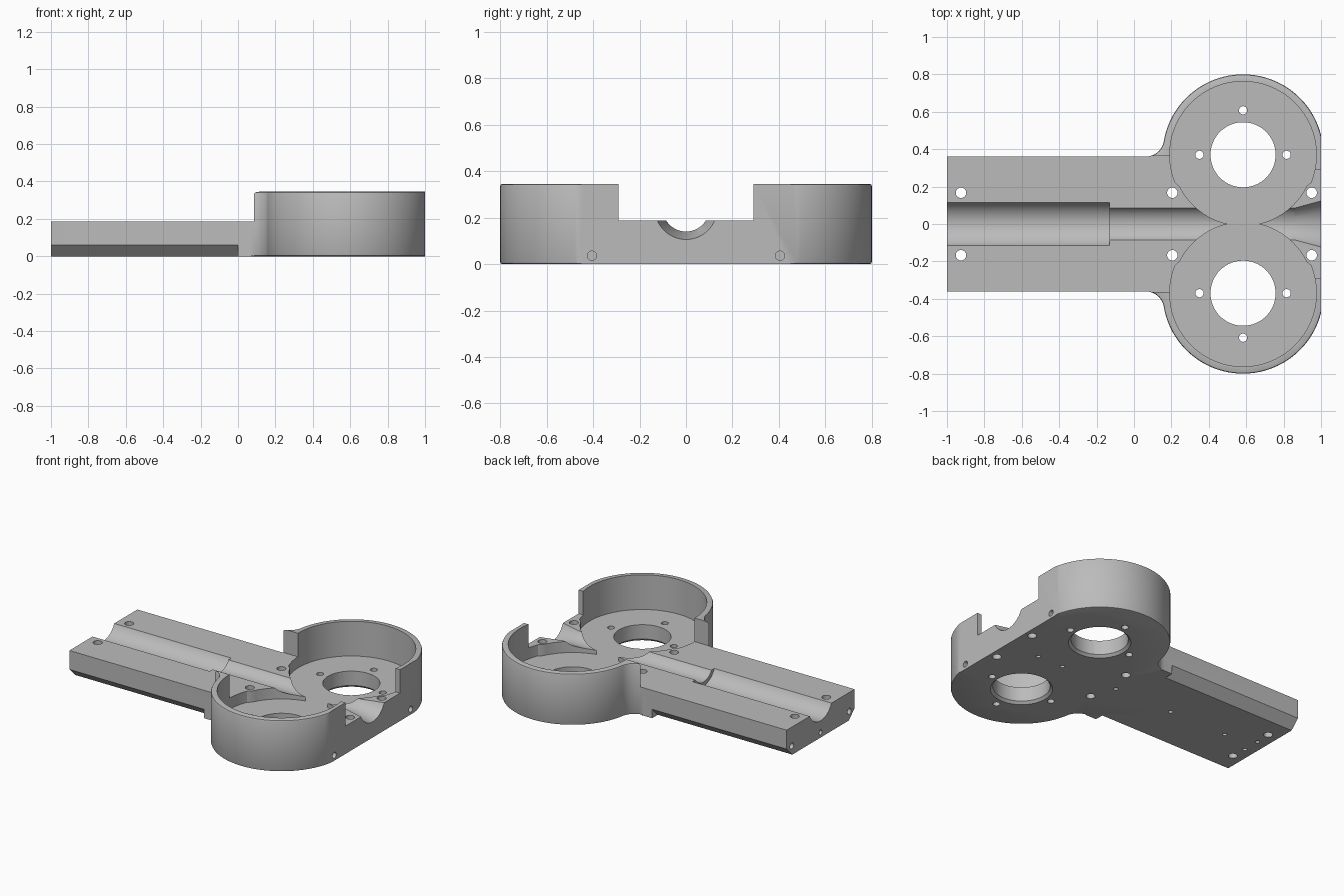
import bpy, bmesh, math
from mathutils import Matrix

old = bpy.data.objects.get("Cube")
if old:
    bpy.data.objects.remove(old, do_unlink=True)

CX, CY, R = 0.583, 0.37, 0.43      # motor ring centre and outer radius
HALF, TOP, DECK, FLOOR = 0.36, 0.345, 0.187, 0.112
FILLET = 0.1
AXIS_Z = 0.24                      # axis of the shaft channel


def add_object(name, bm):
    bmesh.ops.recalc_face_normals(bm, faces=bm.faces)
    mesh = bpy.data.meshes.new(name)
    bm.to_mesh(mesh)
    bm.free()
    obj = bpy.data.objects.new(name, mesh)
    bpy.context.collection.objects.link(obj)
    return obj


def prism(points, z0, z1):
    bm = bmesh.new()
    face = bm.faces.new([bm.verts.new((x, y, z0)) for x, y in points])
    up = bmesh.ops.extrude_face_region(bm, geom=[face])["geom"]
    verts = [v for v in up if isinstance(v, bmesh.types.BMVert)]
    bmesh.ops.translate(bm, verts=verts, vec=(0, 0, z1 - z0))
    return bm


def arc(cx, cy, r, a0, a1, n):
    return [(cx + r * math.cos(a0 + (a1 - a0) * i / n),
             cy + r * math.sin(a0 + (a1 - a0) * i / n)) for i in range(n + 1)]


cutters = []


def cut(bm):
    obj = add_object("cutter", bm)
    obj.hide_render = True
    cutters.append(obj)


def cut_box(x0, x1, y, z0, z1):
    cut(prism([(x0, -y), (x1, -y), (x1, y), (x0, y)], z0, z1))


def cut_cone(start, length, r0, r1=None, axis="Z", n=24):
    bm = bmesh.new()
    bmesh.ops.create_cone(bm, cap_ends=True, segments=n, radius1=r0,
                          radius2=r0 if r1 is None else r1, depth=length)
    bmesh.ops.translate(bm, verts=bm.verts, vec=(0, 0, length / 2))
    if axis == "X":
        bm.transform(Matrix.Rotation(math.pi / 2, 4, "Y"))
    bmesh.ops.translate(bm, verts=bm.verts, vec=start)
    cut(bm)


# Body outline: tail, fillets and two round lobes trimmed flat at the end
tilt = math.asin((HALF + FILLET - CY) / (R + FILLET))
fx = CX - (R + FILLET) * math.cos(tilt)
half = arc(CX, CY, R, math.acos((1 - CX) / R), math.pi - tilt, 56)
half += arc(fx, HALF + FILLET, FILLET, -tilt, -math.pi / 2, 12)[1:]
half.append((-1, HALF))
outline = half + [(x, -y) for x, y in reversed(half)]
bm = prism(outline, 0, TOP)
rims = [e for e in bm.edges
        if abs(e.verts[0].co.z - e.verts[1].co.z) < 1e-5
        and 0.07 < (e.verts[0].co.x + e.verts[1].co.x) / 2 < 0.9999]
bmesh.ops.bevel(bm, geom=rims, offset=0.01, segments=2, affect="EDGES", profile=0.5)
body = add_object("bracket_body", bm)

# Lowered deck between the ring walls
cut_box(-1.5, 0.6, 0.363, DECK, 1)
cut_box(0.5, 1.5, 0.29, DECK, 1)

for s in (1, -1):
    # Motor pocket, slightly tighter near the centre line
    pocket = []
    for i in range(96):
        a = 2 * math.pi * i / 96
        r = 0.379 if CY + 0.39 * math.sin(a) < 0.22 else 0.392
        pocket.append((CX + r * math.cos(a), s * (CY + r * math.sin(a))))
    cut(prism(pocket, FLOOR, 1))
    # Motor bore with bottom chamfer, and its mounting holes
    cut_cone((CX, s * CY, -0.1), 0.5, 0.174, n=64)
    cut_cone((CX, s * CY, -0.02), 0.04, 0.21, 0.17, n=64)
    for dx, dy in ((-0.233, 0), (0.233, 0), (0, 0.238)):
        cut_cone((CX + dx, s * (CY + dy), -0.1), 0.4, 0.022)
    # Bolt holes through the deck
    for x in (-0.925, 0.205, 0.95):
        cut_cone((x, s * 0.167, -0.1), 0.5, 0.028)
    # Blind holes in both end faces and under the tail end
    cut_cone((0.9, s * 0.405, 0.036), 0.2, 0.02, axis="X")
    cut_cone((-1.1, s * 0.305, 0.06), 0.2, 0.02, axis="X")
    cut_cone((-0.93, s * 0.06, -0.05), 0.1, 0.014)
    # Bottom chamfer along the tail
    bm = bmesh.new()
    y0, y1 = s * (HALF - 0.11), s * (HALF + 0.05)
    tri = [bm.verts.new(p) for p in ((-1.1, y0, -0.05), (-1.1, y1, -0.05), (-1.1, y1, 0.11))]
    end = [bm.verts.new((0.0, v.co.y, v.co.z)) for v in tri]
    bm.faces.new(tri)
    bm.faces.new(end)
    for i in range(3):
        j = (i + 1) % 3
        bm.faces.new((tri[i], tri[j], end[j], end[i]))
    cut(bm)

# Shaft channel: wide at the tail, narrow in the middle, flared at the end
cut_cone((-1.2, 0, AXIS_Z), 1.07, 0.127, axis="X", n=64)
cut_cone((-0.3, 0, AXIS_Z), 1.5, 0.1, axis="X", n=64)
cut_cone((0.85, 0, AXIS_Z), 0.2, 0.098, 0.146, axis="X", n=64)

# Blind holes along the underside centre line and in the tail end
for x in (0.76, 0.57, 0.145, -0.29, -0.72):
    cut_cone((x, 0, -0.05), 0.1, 0.014)
cut_cone((-1.1, 0, 0.035), 0.2, 0.016, axis="X")

# Apply the cuts
bpy.ops.object.select_all(action="DESELECT")
bpy.context.view_layer.objects.active = body
body.select_set(True)
for c in cutters:
    mod = body.modifiers.new("cut", "BOOLEAN")
    mod.operation = "DIFFERENCE"
    mod.solver = "EXACT"
    mod.object = c
    bpy.ops.object.modifier_apply(modifier=mod.name)
    bpy.data.objects.remove(c, do_unlink=True)

# Finish
grey = bpy.data.materials.new("light_grey")
grey.use_nodes = True
colour = (0.5, 0.5, 0.5, 1)
grey.diffuse_color = colour
grey.node_tree.nodes["Principled BSDF"].inputs["Base Color"].default_value = colour
body.data.materials.clear()
body.data.materials.append(grey)
bpy.ops.object.shade_smooth_by_angle(angle=math.radians(25))
